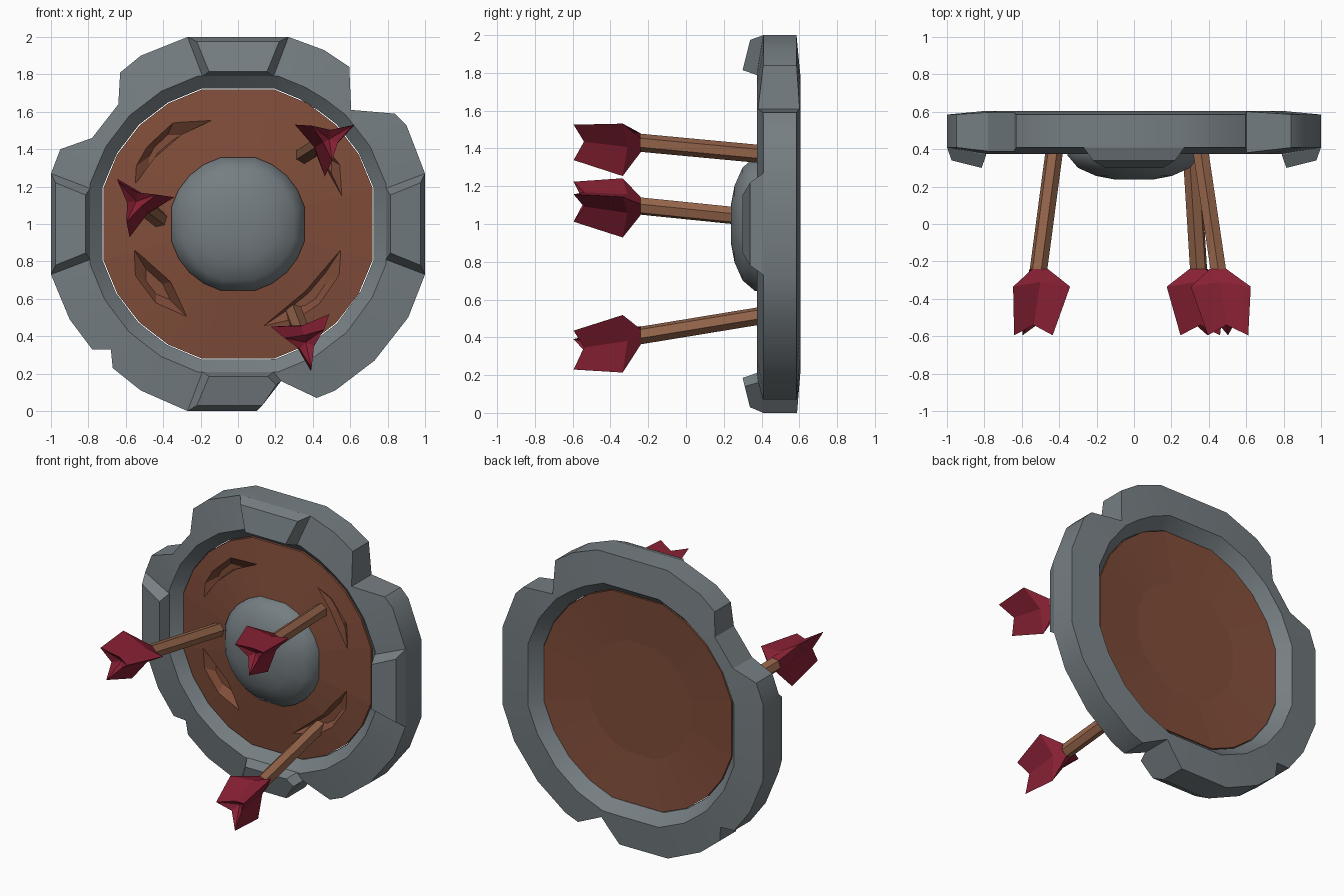
import bpy, bmesh
from math import sin, cos, radians, atan2, hypot, pi

if "Cube" in bpy.data.objects:
    bpy.data.objects.remove(bpy.data.objects["Cube"])

CZ = 1.0  # height of the shield centre


def material(name, rgb):
    m = bpy.data.materials.new(name)
    m.diffuse_color = (*rgb, 1)
    m.use_nodes = True
    m.node_tree.nodes["Principled BSDF"].inputs["Base Color"].default_value = m.diffuse_color
    return m


GREY = material("iron", (0.18, 0.21, 0.225))
WOOD = material("shield_wood", (0.22, 0.075, 0.042))
SHAFT = material("shaft_wood", (0.30, 0.13, 0.07))
RED = material("fletching_red", (0.25, 0.015, 0.035))


def loft(name, loops, mat, closed=False, smooth=False):
    """Skin equal-length loops of points; cap the ends unless closed into a ring."""
    bm = bmesh.new()
    rows = [[bm.verts.new(p) for p in loop] for loop in loops]
    n = len(rows[0])
    pairs = list(zip(rows, rows[1:])) + ([(rows[-1], rows[0])] if closed else [])
    for a, b in pairs:
        for i in range(n):
            j = (i + 1) % n
            bm.faces.new((a[i], a[j], b[j], b[i]))
    if not closed:
        bm.faces.new(rows[0])
        bm.faces.new(rows[-1])
    bmesh.ops.recalc_face_normals(bm, faces=bm.faces)
    for f in bm.faces:
        f.smooth = smooth
    me = bpy.data.meshes.new(name)
    bm.to_mesh(me)
    bm.free()
    me.materials.append(mat)
    ob = bpy.data.objects.new(name, me)
    bpy.context.collection.objects.link(ob)
    return ob


# Angles of the 20-sided outline: every 15 degrees, skipping the flats at the bracket centres
ANGLES = [radians(a) for a in range(0, 360, 15) if a % 90]


def circle(r, y):
    return [(r * cos(a), y, CZ + r * sin(a)) for a in ANGLES]


def on_polygon(r, a):
    """Point at angle a on the 20-sided outline of radius r."""
    q = a % (pi / 2)
    step = pi / 12
    if q < step or q > pi / 2 - step:
        off = q if q < step else q - pi / 2
        half = step
    else:
        off = (q % step) - step / 2
        half = step / 2
    d = r * cos(half) / cos(off)
    return d * cos(a), d * sin(a)


# Battered iron rim: chipped outer outline, clean inner edge
outline = [(-.27, 2), (.27, 2), (.46, 1.93), (.595, 1.84), (.605, 1.61), (.84, 1.59),
           (.90, 1.53), (1, 1.27), (1, .73), (.91, .50), (.73, .27), (.52, .11),
           (.42, .07), (.23, .16), (.10, 0), (-.27, 0), (-.52, .11), (-.67, .23),
           (-.68, .33), (-.78, .33), (-.90, .49), (-1, .73), (-1, 1.27), (-.95, 1.40),
           (-.78, 1.46), (-.64, 1.64), (-.63, 1.81), (-.52, 1.90)]
stations = sorted((atan2(z - CZ, x) % (2 * pi), (x, z)) for x, z in outline)


def rim_loop(r, y):
    pts = [on_polygon(r, a) for a, _ in stations]
    return [(x, y, CZ + z) for x, z in pts]


def outer_loop(y_out, y_in):
    # Chipped points sit lower on the sloping face
    pts = []
    for _, (x, z) in stations:
        t = min(1, max(0, (hypot(x, z - CZ) - .82) / .216))
        pts.append((x, y_in + (y_out - y_in) * t, z))
    return pts


rim = loft("rim", [outer_loop(.41, .375), outer_loop(.585, .605), rim_loop(.82, .605),
                   rim_loop(.75, .525), rim_loop(.75, .44), rim_loop(.82, .375)],
           GREY, closed=True)
bpy.context.view_layer.objects.active = rim
rim.select_set(True)
bpy.ops.object.shade_smooth_by_angle(angle=radians(25))

# Raised brackets at the four cardinal points (the bottom one is chipped)
base = [(-.27, 1), (.27, 1), (.19, .79), (-.19, .79)]
top = [(-.22, .975), (.22, .975), (.155, .815), (-.155, .815)]
chip_base = [(-.10, 1), (.27, 1), (.19, .79), (-.19, .79), (-.23, .84)]
chip_top = [(-.13, .97), (.22, .97), (.155, .815), (-.16, .815), (-.205, .86)]


def bracket(name, turn, b, t):
    c, s = cos(turn), sin(turn)

    def put(pts, y_of):
        return [(x * c - r * s, y_of(r), CZ + x * s + r * c) for x, r in pts]
    loft(name, [put(b, lambda r: .46),
                put(b, lambda r: .37 + .04 * (r - .79) / .21),
                put(t, lambda r: .30 + .04 * (r - .815) / .16)], GREY)


for i, side in enumerate(("top", "left", "bottom", "right")):
    chipped = side == "bottom"
    bracket(side + "_bracket", i * pi / 2, chip_base if chipped else base,
            chip_top if chipped else top)

# Wooden board, slightly domed to the front and hollow behind
board = loft("wooden_board", [circle(.33, .38), circle(.745, .43),
                              circle(.745, .53), circle(.40, .505)], WOOD)

# Gouges carved into the board
gouges = [
    [(-.56, .87), (-.56, .73), (-.44, .57), (-.27, .50), (-.36, .69)],
    [(-.56, 1.20), (-.56, 1.30), (-.50, 1.41), (-.34, 1.56), (-.13, 1.56),
     (-.30, 1.48), (-.45, 1.35)],
    [(.56, 1.14), (.555, 1.31), (.42, 1.48), (.31, 1.53), (.42, 1.39)],
    [(.555, .87), (.555, .74), (.44, .57), (.32, .49), (.13, .45), (.36, .64)],
]
for g in gouges:
    cx = sum(p[0] for p in g) / len(g)
    cz = sum(p[1] for p in g) / len(g)
    loops = [[(cx + (x - cx) * k, y, cz + (z - cz) * k) for x, z in g]
             for y, k in ((.33, 1), (.405, 1), (.46, .45))]
    cutter = loft("gouge_cutter", loops, WOOD)
    cutter.hide_render = True
    mod = board.modifiers.new("gouge", "BOOLEAN")
    mod.operation = "DIFFERENCE"
    mod.solver = "EXACT"
    mod.object = cutter
    bpy.context.view_layer.objects.active = board
    bpy.ops.object.modifier_apply(modifier=mod.name)
    bpy.data.objects.remove(cutter)

# Domed iron boss
loft("boss", [circle(r, y) for r, y in
              ((.367, .44), (.367, .365), (.31, .30), (.21, .257), (.10, .237))],
     GREY, smooth=True)


# Arrows stuck in the board: axis given at y = 0.4 and y = -0.24
def arrow(name, p0, p1, turn):
    def axis(y):
        t = (.4 - y) / .64
        return p0[0] + (p1[0] - p0[0]) * t, p0[1] + (p1[1] - p0[1]) * t

    def section(y_tip, r_tip, y_valley, r_valley):
        pts = []
        for i in range(6):
            y, r = (y_valley, r_valley) if i % 2 else (y_tip, r_tip)
            a = radians(turn + 60 * i)
            x, z = axis(y)
            pts.append((x + r * cos(a), y, z + r * sin(a)))
        return pts
    loft(name + "_shaft", [section(y, .048, y, .048) for y in (.46, -.28)], SHAFT)
    loft(name + "_fletching", [section(-.24, .05, -.24, .05),
                               section(-.335, .185, -.31, .058),
                               section(-.595, .125, -.54, .045),
                               section(-.50, .005, -.50, .005)], RED)


arrow("left_arrow", (-.425, 1.03), (-.51, 1.095), 12)
arrow("upper_arrow", (.355, 1.37), (.45, 1.43), 30)
arrow("lower_arrow", (.305, .515), (.345, .41), 42)
